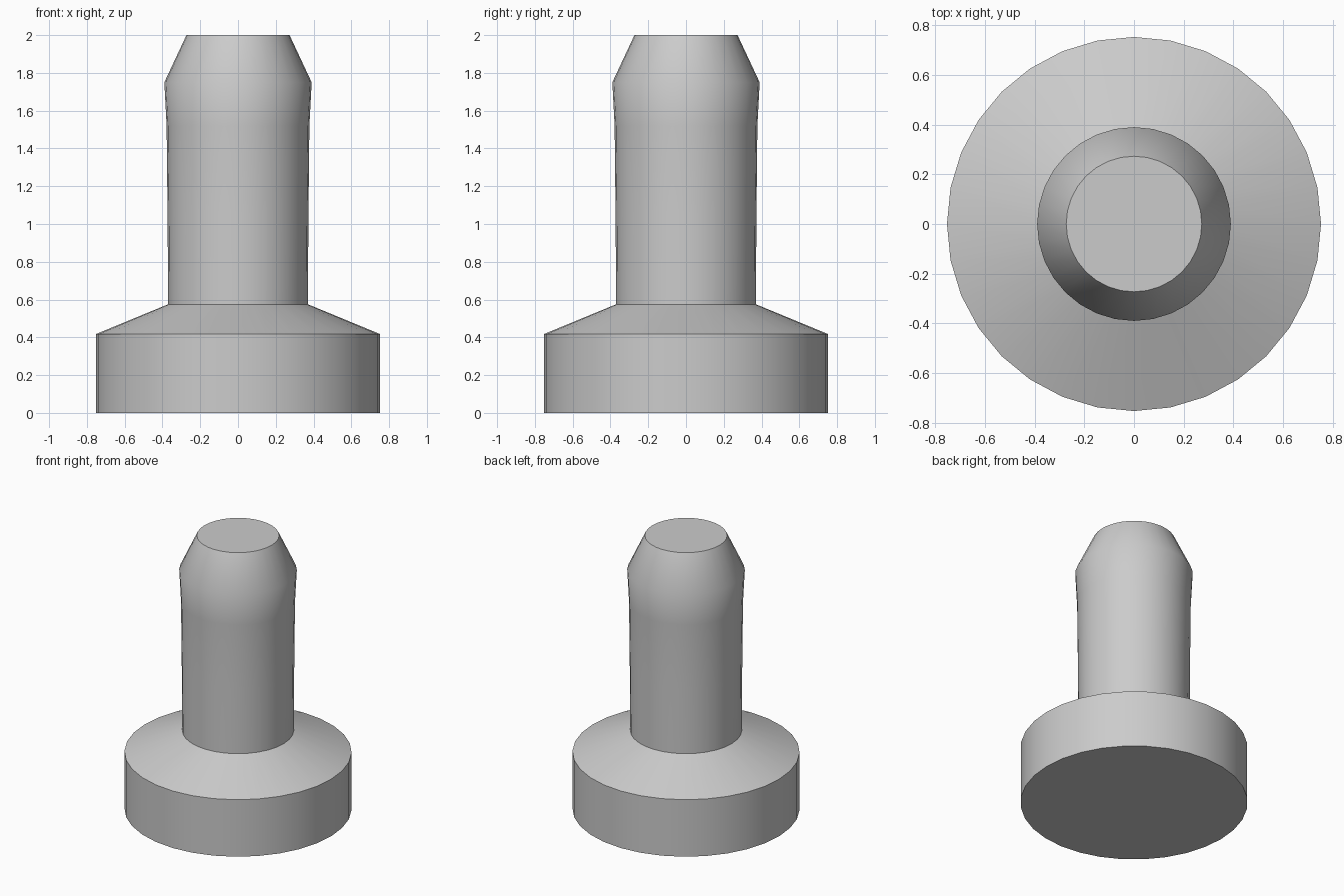
import bpy, bmesh, math

if "Cube" in bpy.data.objects:
    bpy.data.objects.remove(bpy.data.objects["Cube"])

SIDES = 32

grey = bpy.data.materials.new("plain grey")
grey.diffuse_color = (0.6, 0.6, 0.6, 1)
grey.use_nodes = True
grey.node_tree.nodes["Principled BSDF"].inputs["Base Color"].default_value = grey.diffuse_color


def lathe(name, profile):
    """Closed turned solid from (radius, height) points, bottom to top."""
    bm = bmesh.new()
    rings = []
    for r, z in profile:
        rings.append([bm.verts.new((r * math.cos(2 * math.pi * i / SIDES),
                                    r * math.sin(2 * math.pi * i / SIDES), z))
                      for i in range(SIDES)])
    for low, high in zip(rings, rings[1:]):
        for i in range(SIDES):
            j = (i + 1) % SIDES
            bm.faces.new((low[i], low[j], high[j], high[i]))
    bm.faces.new(rings[0][::-1])
    bm.faces.new(rings[-1])
    mesh = bpy.data.meshes.new(name)
    bm.to_mesh(mesh)
    bm.free()
    mesh.materials.append(grey)
    obj = bpy.data.objects.new(name, mesh)
    bpy.context.collection.objects.link(obj)
    bpy.context.view_layer.objects.active = obj
    obj.select_set(True)
    bpy.ops.object.shade_smooth_by_angle(angle=math.radians(30))
    obj.select_set(False)
    return obj


# One turned piece: wide foot, sloped shoulder, slightly flared stem, tapered tip
lathe("stepped_peg", [
    (0.753, 0.0), (0.753, 0.417),    # foot
    (0.37, 0.575),                   # shoulder
    (0.373, 1.05), (0.378, 1.52),    # stem
    (0.39, 1.75), (0.273, 2.0),      # flare and tip
])
